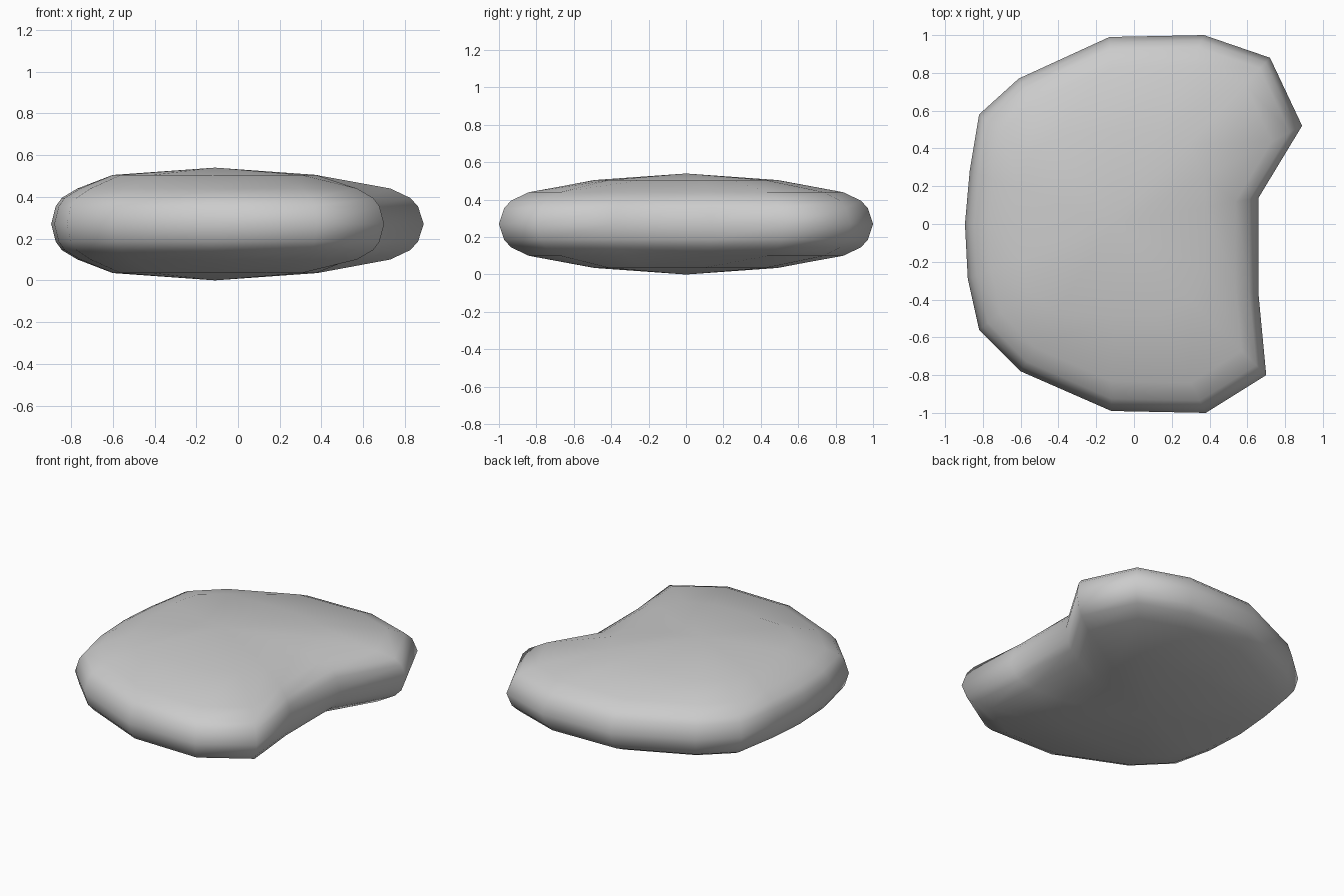
import bpy, bmesh

cube = bpy.data.objects.get("Cube")
if cube:
    bpy.data.objects.remove(cube)

# Stone colour
mat = bpy.data.materials.new("stone_grey")
mat.use_nodes = True
grey = (0.6, 0.6, 0.6, 1)
mat.diffuse_color = grey
bsdf = next(n for n in mat.node_tree.nodes if n.type == "BSDF_PRINCIPLED")
bsdf.inputs["Base Color"].default_value = grey

# Widest outline of the pebble, with the hollow on its left side
outline = [(-.895, 0), (-.88, -.29), (-.82, -.56), (-.6, -.78), (-.12, -.99),
           (.38, -1), (.7, -.8), (.66, -.38), (.66, .14), (.89, .52),
           (.72, .88), (.37, 1), (-.13, .99), (-.61, .77), (-.82, .58), (-.87, .28)]
cx, mid, half = -.11, .27, .27
rim = [(0, 1), (.085, .972), (.125, .935), (.17, .84)]   # height offset, scale


def inner_point(x, y):
    """Rounded square ring near the middle of the flat faces."""
    dx = x - cx
    r = .49 / (dx ** 4 + y ** 4) ** .25
    return cx + dx * r, y * r


bm = bmesh.new()


def ring(height, scale):
    if scale is None:
        pts = [inner_point(x, y) for x, y in outline]
    else:
        pts = [(cx + (x - cx) * scale, y * scale) for x, y in outline]
    return [bm.verts.new((x, y, mid + height)) for x, y in pts]


# Rings from bottom to top, mirrored about the middle height
upper = rim + [(.235, None)]
levels = [(-h, s) for h, s in reversed(upper[1:])] + upper
rings = [ring(h, s) for h, s in levels]
n = len(outline)
for low, high in zip(rings, rings[1:]):
    for i in range(n):
        j = (i + 1) % n
        bm.faces.new((low[i], low[j], high[j], high[i]))

# Domed caps
for loop, z in ((rings[0], mid - half), (rings[-1], mid + half)):
    tip = bm.verts.new((cx, 0, z))
    for i in range(n):
        bm.faces.new((loop[i], loop[(i + 1) % n], tip))

bmesh.ops.recalc_face_normals(bm, faces=bm.faces)
for f in bm.faces:
    f.smooth = True
mesh = bpy.data.meshes.new("pebble")
bm.to_mesh(mesh)
bm.free()
mesh.materials.append(mat)
bpy.context.collection.objects.link(bpy.data.objects.new("pebble", mesh))
